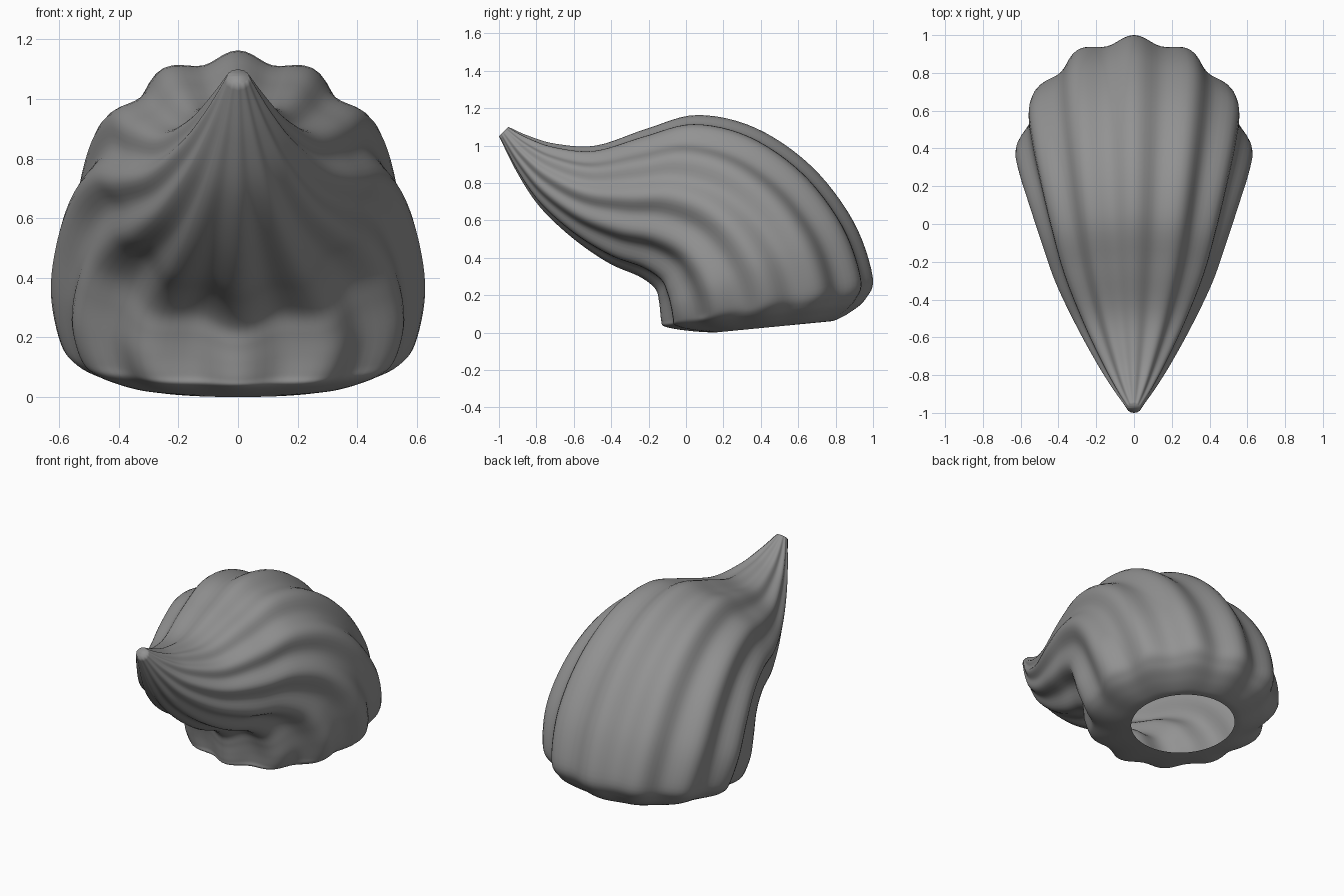
import bpy, bmesh, math
from mathutils import Vector

if "Cube" in bpy.data.objects:
    bpy.data.objects.remove(bpy.data.objects["Cube"])

# Each section: under-side point (y, z), top-side point (y, z), half width, flute depth
SECTIONS = [
    (-1.00, 1.05, -0.95, 1.10, 0.037, 0.05),
    (-0.90, 0.85, -0.85, 1.055, 0.11, 0.085),
    (-0.78, 0.67, -0.70, 1.01, 0.195, 0.085),
    (-0.60, 0.50, -0.48, 1.00, 0.305, 0.085),
    (-0.41, 0.37, -0.21, 1.09, 0.415, 0.085),
    (-0.25, 0.30, 0.06, 1.163, 0.49, 0.085),
    (-0.165, 0.235, 0.37, 1.095, 0.555, 0.085),
    (-0.145, 0.17, 0.67, 0.89, 0.605, 0.08),
    (-0.138, 0.11, 0.895, 0.595, 0.628, 0.08),
    (-0.132, 0.06, 0.998, 0.30, 0.595, 0.075),
    (-0.12, 0.035, 0.96, 0.18, 0.54, 0.06),
    (-0.05, 0.018, 0.88, 0.11, 0.455, 0.04),
    (0.05, 0.006, 0.80, 0.067, 0.37, 0.02),
    (0.15, 0.0, 0.75, 0.058, 0.31, 0.0),
]
LOBES, AROUND, STEPS = 12, 120, 6


def spline(p0, p1, p2, p3, t):
    """Catmull-Rom blend of four sections."""
    return [0.5 * (2 * b + (c - a) * t + (2 * a - 5 * b + 4 * c - d) * t * t
                   + (3 * b - a - 3 * c + d) * t ** 3)
            for a, b, c, d in zip(p0, p1, p2, p3)]


# Smoothly interpolated sections from tip to base opening
rows = []
last = len(SECTIONS) - 1
for i in range(last):
    quad = [SECTIONS[min(max(i + k, 0), last)] for k in (-1, 0, 1, 2)]
    rows += [spline(*quad, s / STEPS) for s in range(STEPS)]
rows.append(SECTIONS[-1])

# Fluted rings bridged into an open-bottomed hollow shell
bm = bmesh.new()
rings = []
for fy, fz, by, bz, width, depth in rows:
    centre = Vector((0, (fy + by) / 2, (fz + bz) / 2))
    up = Vector((0, (by - fy) / 2, (bz - fz) / 2))
    ring = []
    for k in range(AROUND):
        a = 2 * math.pi * k / AROUND
        r = 1 - depth * (1 - math.cos(LOBES * a)) / 2
        ring.append(bm.verts.new(centre + r * (math.cos(a) * up + Vector((math.sin(a) * width, 0, 0)))))
    rings.append(ring)
for r0, r1 in zip(rings, rings[1:]):
    for k in range(AROUND):
        n = (k + 1) % AROUND
        bm.faces.new((r0[k], r0[n], r1[n], r1[k]))

# Blunt cap on the tip
bm.faces.new(rings[0])
bmesh.ops.recalc_face_normals(bm, faces=bm.faces)
for face in bm.faces:
    face.smooth = True

mesh = bpy.data.meshes.new("fluted_shell")
bm.to_mesh(mesh)
bm.free()
shell = bpy.data.objects.new("fluted_shell", mesh)
bpy.context.collection.objects.link(shell)

# Dark grey finish
grey = bpy.data.materials.new("dark_grey")
grey.diffuse_color = (0.29, 0.29, 0.29, 1)
grey.use_nodes = True
grey.node_tree.nodes["Principled BSDF"].inputs["Base Color"].default_value = grey.diffuse_color
mesh.materials.append(grey)
